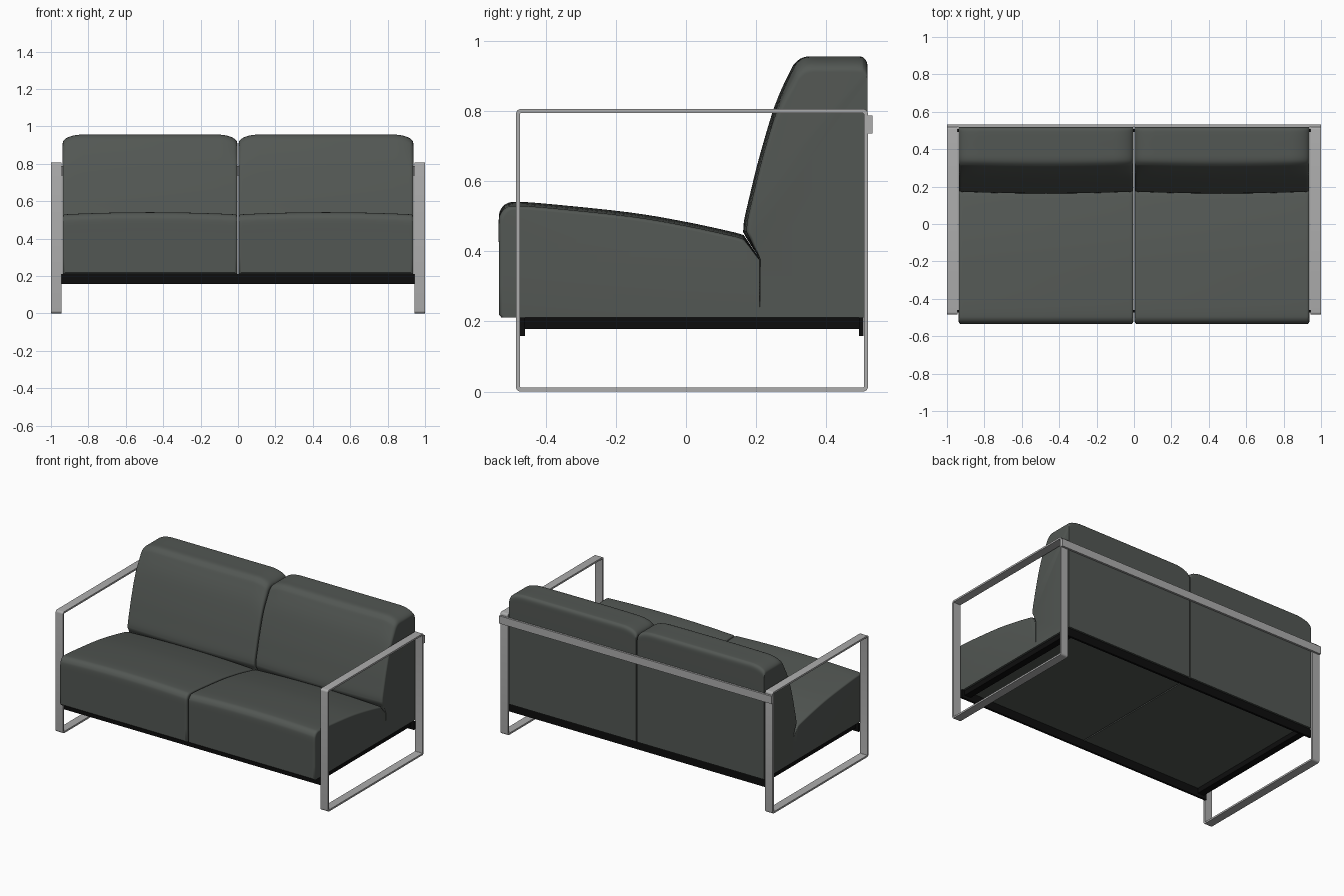
import bpy, bmesh, math
from mathutils import Vector

if "Cube" in bpy.data.objects:
    bpy.data.objects.remove(bpy.data.objects["Cube"])


def material(name, rgb):
    m = bpy.data.materials.new(name)
    m.diffuse_color = (*rgb, 1)
    m.use_nodes = True
    m.node_tree.nodes["Principled BSDF"].inputs["Base Color"].default_value = m.diffuse_color
    return m


fabric = material("dark grey fabric", (0.085, 0.095, 0.087))
steel = material("brushed steel", (0.42, 0.42, 0.42))
black = material("black metal", (0.004, 0.004, 0.004))


def finish(name, bm, mat, angle=40):
    bmesh.ops.recalc_face_normals(bm, faces=bm.faces[:])
    me = bpy.data.meshes.new(name)
    bm.to_mesh(me)
    bm.free()
    me.materials.append(mat)
    ob = bpy.data.objects.new(name, me)
    bpy.context.collection.objects.link(ob)
    bpy.ops.object.select_all(action='DESELECT')
    ob.select_set(True)
    bpy.context.view_layer.objects.active = ob
    bpy.ops.object.shade_smooth_by_angle(angle=math.radians(angle))
    return ob


def box(name, x0, x1, y0, y1, z0, z1, mat):
    bm = bmesh.new()
    bmesh.ops.create_cube(bm, size=1)
    for v in bm.verts:
        v.co = ((x0 + x1) / 2 + v.co.x * (x1 - x0),
                (y0 + y1) / 2 + v.co.y * (y1 - y0),
                (z0 + z1) / 2 + v.co.z * (z1 - z0))
    return finish(name, bm, mat)


def spline(pts, n=4):
    """Smooth Catmull-Rom curve through the points."""
    p = [Vector(q) for q in pts]
    p = [2 * p[0] - p[1]] + p + [2 * p[-1] - p[-2]]
    out = []
    for a, b, c, d in zip(p, p[1:], p[2:], p[3:]):
        for i in range(n):
            t = i / n
            out.append(0.5 * (2 * b + (c - a) * t + (2 * a - 5 * b + 4 * c - d) * t * t
                              + (3 * b - a - 3 * c + d) * t ** 3))
    return out + [p[-2]]


def quarter(t, rx, rz):
    """Drop of an elliptical edge at distance t from the end."""
    return 0 if t >= rx else rz * (1 - math.sqrt(1 - (1 - t / rx) ** 2))


X0, X1 = 0.004, 0.937
EDGE = [0, .0005, .002, .004, .008, .013, .02, .033, .05, .07, .09, .11]
W = X1 - X0
STATIONS = EDGE + [.2, .33, W / 2, W - .33, W - .2] + [W - e for e in reversed(EDGE)]


def cushion(name, profile, shape, side):
    """Loft a side profile across the width, shaping it at every station."""
    bm = bmesh.new()
    rings = []
    for s in STATIONS:
        t, u = min(s, W - s), 2 * s / W - 1
        rings.append([bm.verts.new((side * (X0 + s), *shape(p[0], p[1], t, u))) for p in profile])
    n = len(profile)
    for a, b in zip(rings, rings[1:]):
        for i in range(n):
            j = (i + 1) % n
            bm.faces.new((a[i], a[j], b[j], b[i]))
    bm.faces.new(rings[0])
    bm.faces.new(rings[-1])
    return finish(name, bm, fabric)


def step(a, b, v):
    k = max(0, min(1, (v - a) / (b - a)))
    return k * k * (3 - 2 * k)


def seat_shape(y, z, t, u):
    e = quarter(t, .014, .010)
    top = step(.36, .43, z)
    front = 1 - step(-.53, -.46, y)
    return y + e * front, z - (e + .012 * u * u) * top


def back_shape(y, z, t, u):
    front = (1 - step(.25, .45, y)) * step(.36, .45, z)
    d = quarter(t, .014, .010) + .010 * u * u
    return y + d * front, z - quarter(t, .11, .045) * step(.72, .95, z)


# Cushions
seat_profile = [(-.527, .212), (-.534, .220)] + spline(
    [(-.534, .30), (-.534, .42), (-.534, .495), (-.528, .520), (-.512, .536), (-.485, .541),
     (-.40, .536), (-.16, .511), (0, .484), (.13, .456), (.165, .446)]) + [(.21, .378), (.21, .212)]
back_profile = [(.21, .212), (.21, .378), (.172, .438)] + spline(
    [(.163, .455), (.166, .49), (.182, .56), (.208, .665), (.253, .815), (.296, .912), (.314, .940),
     (.342, .955), (.40, .956), (.49, .956), (.508, .951), (.517, .935), (.518, .90)]) + \
    [(.518, .7), (.518, .212)]
for side, label in ((-1, "left"), (1, "right")):
    cushion(label + "_seat_cushion", seat_profile, seat_shape, side)
    cushion(label + "_back_cushion", back_profile, back_shape, side)


def rounded(y0, y1, z0, z1, r, n=5):
    pts = []
    for k, (cy, cz) in enumerate(((y1 - r, z1 - r), (y0 + r, z1 - r), (y0 + r, z0 + r), (y1 - r, z0 + r))):
        for i in range(n + 1):
            a = math.pi / 2 * (k + i / n)
            pts.append((cy + r * math.cos(a), cz + r * math.sin(a)))
    return pts


# Flat steel loops serving as arms and legs
T = .0115
outer = rounded(-.485, .519, 0, .806, .014)
inner = rounded(-.485 + T, .519 - T, T, .806 - T, .004)
for side, label in ((-1, "left"), (1, "right")):
    bm = bmesh.new()
    loops = [[bm.verts.new((side * x, *p)) for p in ring]
             for x, ring in ((.945, outer), (1, outer), (1, inner), (.945, inner))]
    n = len(outer)
    for a, b in zip(loops, loops[1:] + loops[:1]):
        for i in range(n):
            j = (i + 1) % n
            bm.faces.new((a[i], a[j], b[j], b[i]))
    finish(label + "_arm_frame", bm, steel)

# Rear steel rail
box("back_rail", -1, 1, .519, .532, .736, .787, steel)

# Black base frame under the cushions
box("front_base_bar", -.947, .947, -.473, -.459, .158, .2115, black)
box("rear_base_bar", -.947, .947, .493, .507, .158, .2115, black)
for side, label in ((-1, "left"), (1, "right")):
    a, b = sorted((side * .88, side * .925))
    box(label + "_base_bar", a, b, -.459, .493, .178, .2115, black)
